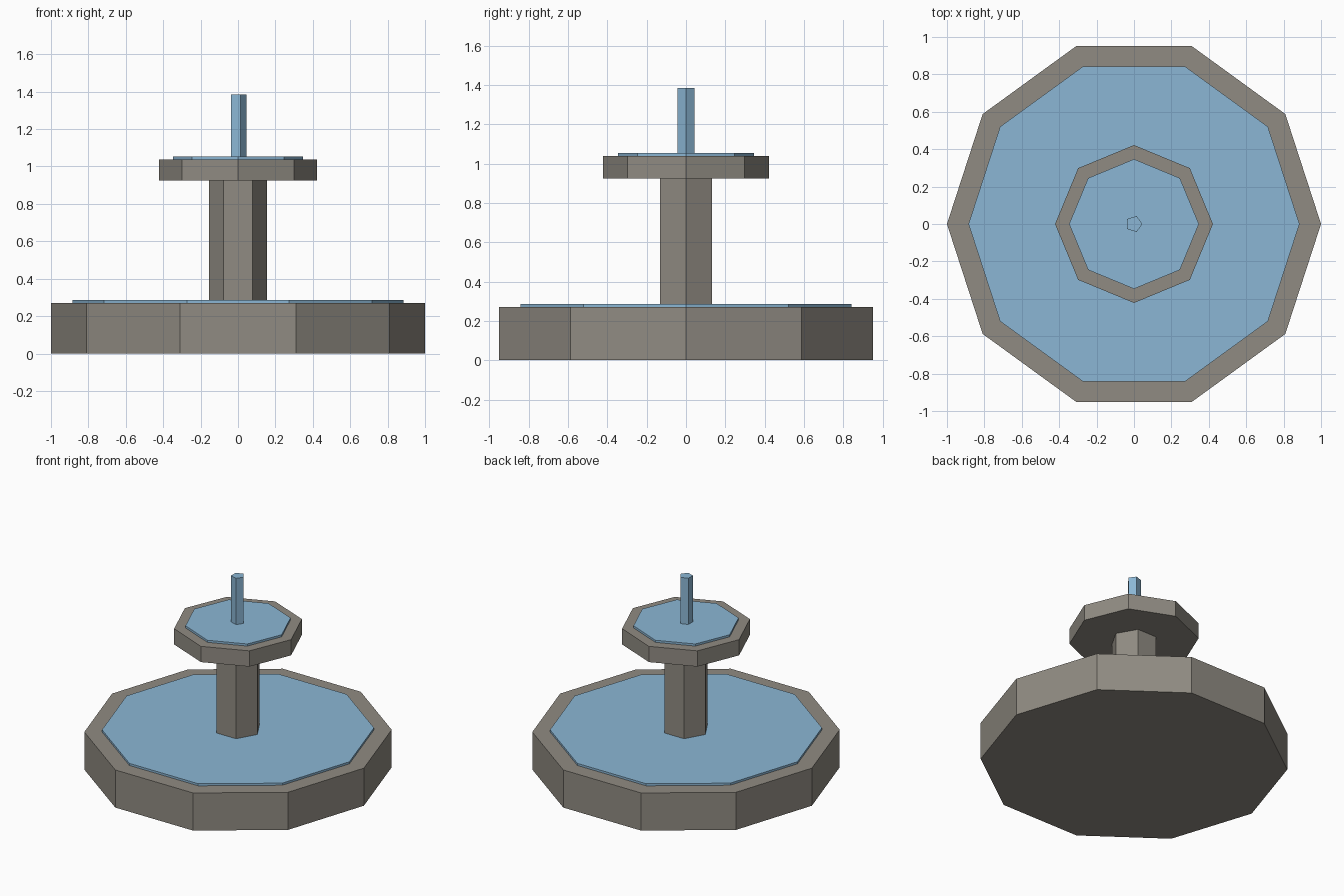
import bpy, bmesh
from math import cos, sin, tau

if "Cube" in bpy.data.objects:
    bpy.data.objects.remove(bpy.data.objects["Cube"])


def material(name, rgb):
    m = bpy.data.materials.new(name)
    m.diffuse_color = (*rgb, 1)
    m.use_nodes = True
    m.node_tree.nodes["Principled BSDF"].inputs["Base Color"].default_value = m.diffuse_color
    return m


stone = material("stone", (0.28, 0.26, 0.225))
water = material("water", (0.26, 0.47, 0.66))


def prism(name, sides, radius, z0, z1, mat):
    """Flat-sided upright prism with one corner on +x."""
    bm = bmesh.new()
    ring = [bm.verts.new((radius * cos(tau * i / sides),
                          radius * sin(tau * i / sides), z0))
            for i in range(sides)]
    base = bm.faces.new(ring)
    top = bmesh.ops.extrude_face_region(bm, geom=[base], use_keep_orig=True)["geom"]
    bmesh.ops.translate(bm, vec=(0, 0, z1 - z0),
                        verts=[g for g in top if isinstance(g, bmesh.types.BMVert)])
    bmesh.ops.recalc_face_normals(bm, faces=bm.faces)
    mesh = bpy.data.meshes.new(name)
    bm.to_mesh(mesh)
    bm.free()
    mesh.materials.append(mat)
    obj = bpy.data.objects.new(name, mesh)
    bpy.context.collection.objects.link(obj)
    return obj


# Lower basin and its pool
prism("lower_basin", 10, 1.0, 0.0, 0.27, stone)
prism("lower_water", 10, 0.885, 0.255, 0.285, water)

# Column carrying the upper bowl
prism("column", 6, 0.154, 0.265, 0.93, stone)
prism("upper_bowl", 8, 0.422, 0.925, 1.038, stone)
prism("upper_water", 8, 0.347, 1.025, 1.053, water)

# Water jet
prism("water_jet", 5, 0.045, 1.04, 1.385, water)
